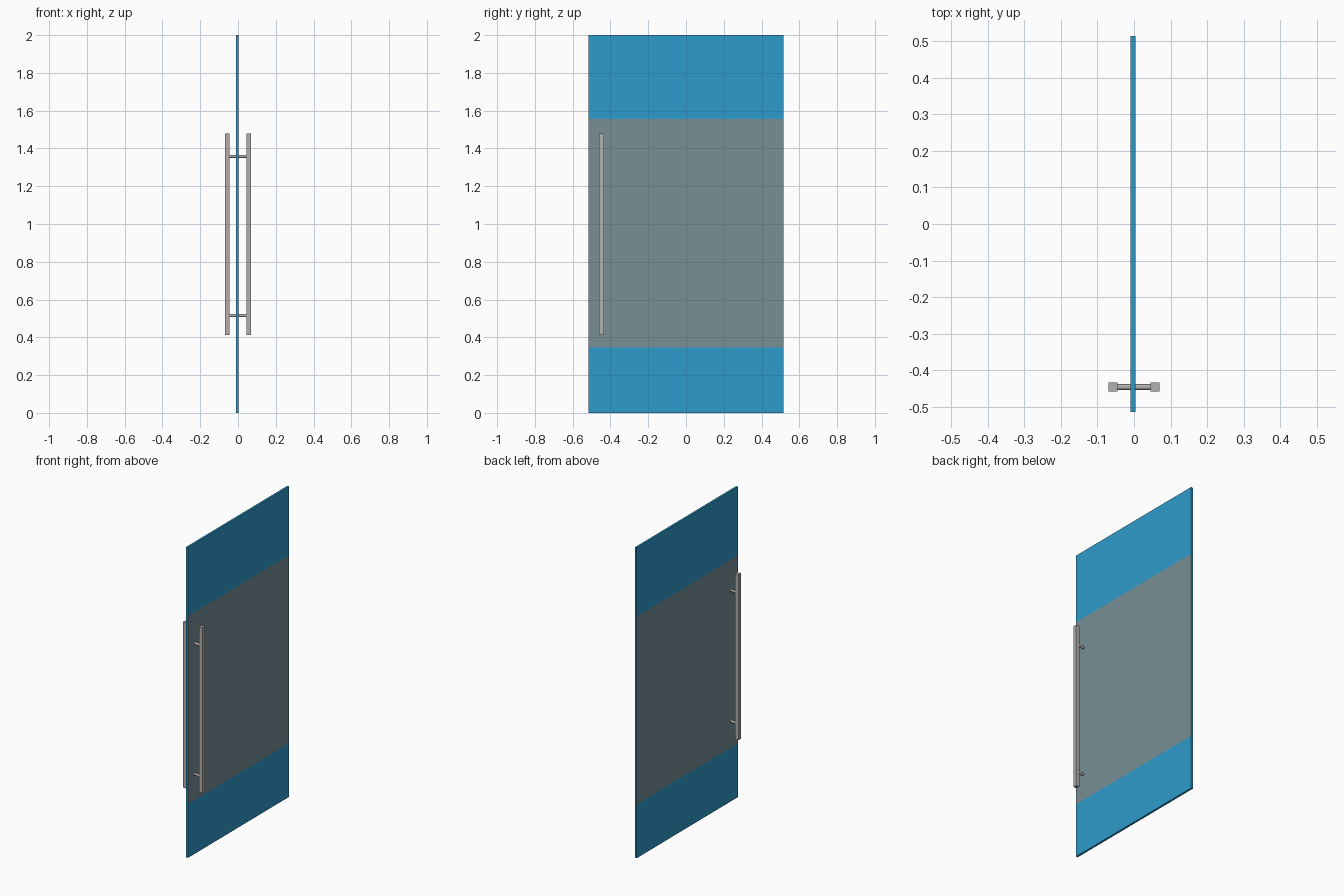
import bpy, bmesh, math
from mathutils import Matrix, Vector

if "Cube" in bpy.data.objects:
    bpy.data.objects.remove(bpy.data.objects["Cube"])


def material(name, color):
    m = bpy.data.materials.new(name)
    m.diffuse_color = (*color, 1)
    m.use_nodes = True
    m.node_tree.nodes["Principled BSDF"].inputs["Base Color"].default_value = m.diffuse_color
    return m


BLUE = material("blue_glass", (0.027, 0.328, 0.597))
FROST = material("frosted_grey", (0.181, 0.275, 0.305))
STEEL = material("brushed_steel", (0.45, 0.435, 0.43))


def add_object(name, bm, *mats):
    mesh = bpy.data.meshes.new(name)
    bm.to_mesh(mesh)
    bm.free()
    for m in mats:
        mesh.materials.append(m)
    ob = bpy.data.objects.new(name, mesh)
    bpy.context.collection.objects.link(ob)
    return ob


def box_mesh(lo, hi):
    lo, hi = Vector(lo), Vector(hi)
    bm = bmesh.new()
    bmesh.ops.create_cube(bm, size=1, matrix=Matrix.Translation((lo + hi) / 2)
                          @ Matrix.Diagonal((*(hi - lo), 1)))
    return bm


# Glass door leaf, cut at the edges of the frosted band
BAND = (0.347, 1.557)
bm = box_mesh((-0.0095, -0.515, 0), (0.0035, 0.515, 2))
for z in BAND:
    bmesh.ops.bisect_plane(bm, geom=bm.verts[:] + bm.edges[:] + bm.faces[:],
                           plane_co=(0, 0, z), plane_no=(0, 0, 1))
bm.normal_update()
for f in bm.faces:
    in_band = BAND[0] < f.calc_center_median().z < BAND[1]
    f.material_index = int(in_band and abs(f.normal.x) > 0.5)
add_object("door_panel", bm, BLUE, FROST)

# Square pull bars, one on each side of the glass
HY = -0.447
for side, cx in (("left", -0.0575), ("right", 0.0575)):
    bm = box_mesh((cx - 0.0125, HY - 0.0125, 0.413),
                  (cx + 0.0125, HY + 0.0125, 1.48))
    add_object("pull_bar_" + side, bm, STEEL)

# Round rods joining the bars through the glass
for level, z in (("lower", 0.515), ("upper", 1.358)):
    bm = bmesh.new()
    bmesh.ops.create_cone(bm, cap_ends=True, segments=20, radius1=0.008,
                          radius2=0.008, depth=0.1,
                          matrix=Matrix.Translation((0, HY, z))
                          @ Matrix.Rotation(math.pi / 2, 4, 'Y'))
    for f in bm.faces:
        f.smooth = len(f.verts) == 4
    add_object("handle_rod_" + level, bm, STEEL)
